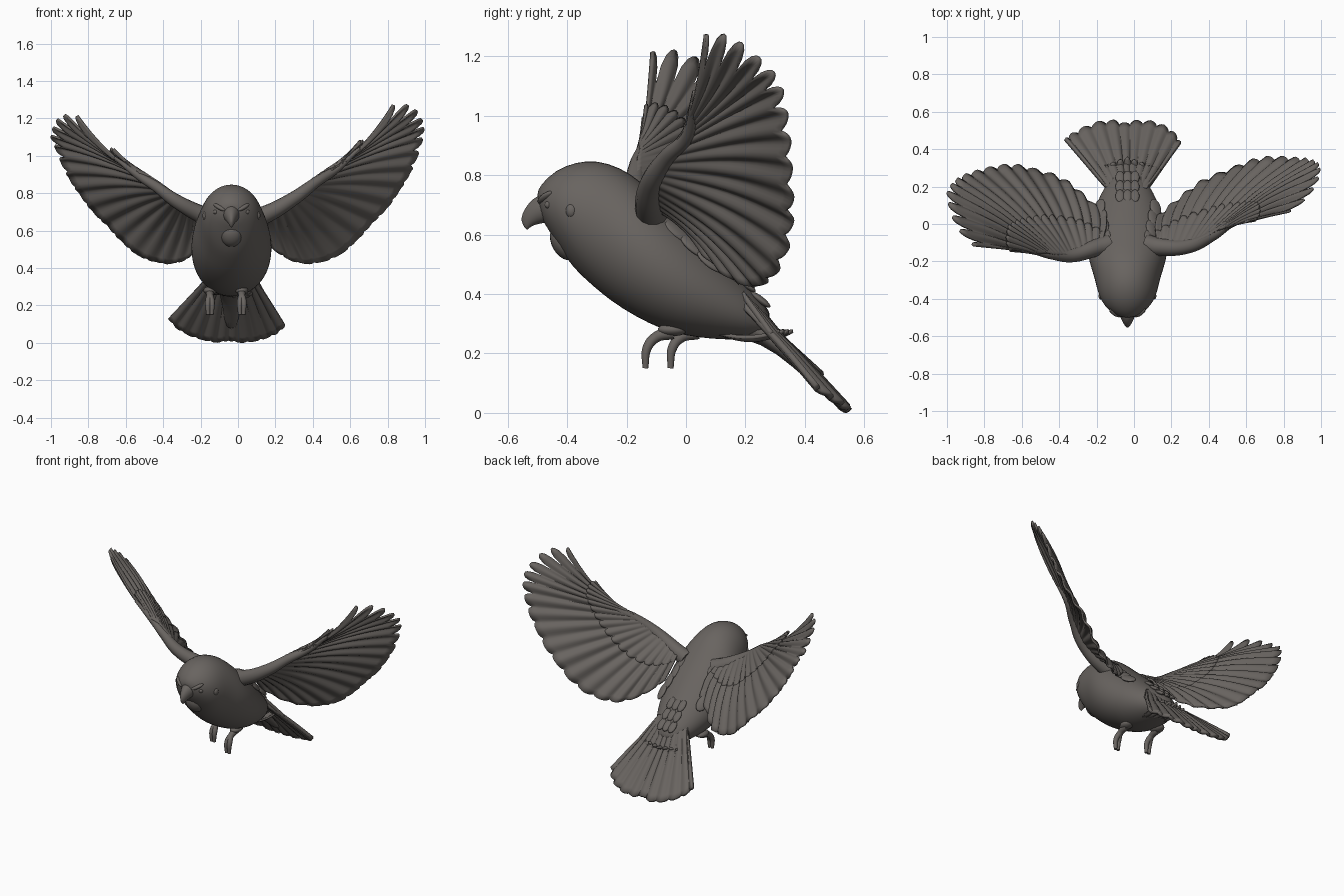
import bpy, bmesh, math
from mathutils import Vector

cube = bpy.data.objects.get("Cube")
if cube:
    bpy.data.objects.remove(cube, do_unlink=True)

plumage = bpy.data.materials.new("warm_dark_grey")
plumage.use_nodes = True
COLOUR = (0.14, 0.127, 0.117, 1)
plumage.diffuse_color = COLOUR
plumage.node_tree.nodes["Principled BSDF"].inputs["Base Color"].default_value = COLOUR
MID = -0.035  # centre line of the body


def link(name, data):
    obj = bpy.data.objects.new(name, data)
    bpy.context.scene.collection.objects.link(obj)
    data.materials.append(plumage)
    return obj


def mesh_object(name, bm):
    bmesh.ops.recalc_face_normals(bm, faces=bm.faces)
    for face in bm.faces:
        face.smooth = True
    mesh = bpy.data.meshes.new(name)
    bm.to_mesh(mesh)
    bm.free()
    return link(name, mesh)


def along(points, s):
    """Point at fraction s of an evenly spaced polyline."""
    pos = min(max(s, 0), 1) * (len(points) - 1)
    i = min(int(pos), len(points) - 2)
    return Vector(points[i]).lerp(Vector(points[i + 1]), pos - i)


def loft(name, sections, sides=24):
    """Closed skin through oval rings: upper y, z, lower y, z, half width."""
    bm = bmesh.new()
    rings = []
    for yu, zu, yl, zl, width in sections:
        top, low = Vector((MID, yu, zu)), Vector((MID, yl, zl))
        ring = []
        for k in range(sides):
            a = math.tau * k / sides
            p = (top + low) / 2 + (top - low) / 2 * math.cos(a)
            ring.append(bm.verts.new(p + Vector((width * math.sin(a), 0, 0))))
        rings.append(ring)
    for a, b in zip(rings, rings[1:]):
        for k in range(sides):
            n = (k + 1) % sides
            bm.faces.new((a[k], a[n], b[n], b[k]))
    bm.faces.new(rings[0])
    bm.faces.new(rings[-1])
    mesh_object(name, bm).modifiers.new("smooth", "SUBSURF").levels = 1


def ball(name, centre, size, tilt=(0, 0, 0)):
    bm = bmesh.new()
    bmesh.ops.create_uvsphere(bm, u_segments=20, v_segments=12, radius=1)
    obj = mesh_object(name, bm)
    obj.location, obj.scale, obj.rotation_euler = centre, size, tilt


def tube(name, points, radii):
    curve = bpy.data.curves.new(name, "CURVE")
    curve.dimensions = "3D"
    curve.bevel_depth = 1
    curve.bevel_resolution = 4
    curve.use_fill_caps = True
    spline = curve.splines.new("BEZIER")
    spline.bezier_points.add(len(points) - 1)
    for knot, p, r in zip(spline.bezier_points, points, radii):
        knot.co, knot.radius = p, r
        knot.handle_left_type = knot.handle_right_type = "AUTO"
    link(name, curve)


def fan(name, roots, tips, notch, ripple=0.008, reach=1, lift=0, camber=0.032, sag=0, thick=0.012):
    """Sheet of joined feathers: one per tip, ridged and notched between tips."""
    count, steps, rows = len(tips) - 1, 8, 14
    chord = Vector(tips[count // 2]) - along(roots, 0.5)
    normal = chord.cross(Vector(tips[-1]) - Vector(tips[0])).normalized()
    if normal.z < 0:
        normal.negate()
    bm = bmesh.new()
    grid = []
    for c in range(count * steps + 1):
        f = c / steps
        gap = abs(f - round(f)) * 2
        edge = min(1, f / 3)
        root, tip = along(roots, f / count), along(tips, f / count)
        length = reach * (1 - notch(f) * gap ** 3)
        column = []
        for r in range(rows + 1):
            t = r / rows * length
            p = root.lerp(tip, t)
            p += normal * (edge * (lift * (1 - t / reach) + camber * math.sin(math.pi * t))
                           + ripple * math.cos(math.tau * f) * min(1, 2 * t))
            p.z -= sag * max(0, 1 - f / 5) * 4 * t * (1 - t)
            column.append(bm.verts.new(p))
        grid.append(column)
    for a, b in zip(grid, grid[1:]):
        for r in range(rows):
            bm.faces.new((a[r], b[r], b[r + 1], a[r + 1]))
    shell = mesh_object(name, bm).modifiers.new("thickness", "SOLIDIFY")
    shell.thickness = thick
    shell.offset = 0


# Body and head in one skin, from face to rump
loft("body", [
    (-.505, .735, -.485, .65, .035), (-.49, .768, -.465, .62, .08),
    (-.44, .818, -.432, .565, .126), (-.37, .846, -.397, .512, .154),
    (-.30, .852, -.365, .472, .167), (-.22, .828, -.31, .422, .184),
    (-.15, .78, -.25, .372, .207), (-.08, .712, -.17, .322, .219),
    (0, .64, -.08, .278, .213), (.08, .56, 0, .258, .193),
    (.15, .49, .09, .247, .162), (.22, .415, .18, .245, .122),
    (.30, .33, .27, .25, .06)])

# Beak, bib and face
loft("beak", [(-.45, .745, -.44, .64, .06), (-.495, .737, -.485, .638, .042),
              (-.53, .708, -.515, .63, .028), (-.553, .67, -.53, .62, .015),
              (-.555, .64, -.535, .612, .006)], 16)
ball("bib", (MID, -.41, .573), (.057, .042, .064), (.5, 0, 0))
for side, word in ((1, "left"), (-1, "right")):
    ball(word + "_eye", (MID + side * .084, -.462, .7), (.013, .014, .013))
    ball(word + "_brow", (MID + side * .063, -.472, .725), (.042, .02, .013), (0, side * -.45, side * .6))
    ball(word + "_cheek", (MID + side * .137, -.385, .68), (.018, .02, .025))

# Wings: feather tips from the foremost primary to the innermost feather
TIPS = [(.83, .06, 1.27), (.91, .12, 1.27), (.96, .18, 1.24), (.99, .24, 1.19),
        (1, .29, 1.14), (.99, .32, 1.08), (.965, .335, 1), (.925, .345, .91),
        (.87, .35, .82), (.8, .355, .72), (.72, .355, .64), (.64, .34, .55),
        (.55, .305, .47), (.45, .265, .43), (.36, .225, .42), (.28, .165, .44),
        (.2, .1, .49), (.13, .04, .56)]
ARM = [(.53, -.005, .945), (.42, -.075, .873), (.3, -.13, .785), (.14, -.135, .695)]


def primary_notch(f):
    return 0.03 + 0.25 * max(0, 1 - f / 7)


for side, word in ((1, "left"), (-1, "right")):
    tips, arm = [Vector(p) for p in TIPS], [Vector(p) for p in ARM]
    if side < 0:  # the right wing sweeps further forward
        for i, p in enumerate(tips):
            swing = max(0, 1 - i / 13)
            p.x = 0.05 * math.sin(math.pi * i / len(tips)) - 0.03 - p.x
            p.y -= 0.18 * swing
            p.z -= 0.06 * swing
        tips[4].x = tips[3].x - 0.01
        for i, p in enumerate(arm):
            swing = 1 - i / 3
            p.x = -p.x - 0.05 * (1 - swing)
            p.y -= 0.15 * swing
            p.z -= 0.04 * swing
    fan(word + "_flight_feathers", arm, tips, primary_notch, sag=0.04)
    fan(word + "_coverts", arm, tips, lambda f: 0.12, reach=0.42, lift=0.02)
    hand = arm[0].lerp(tips[0], 0.4) - Vector((0, 0, 0.035))
    inner = Vector((MID + side * .1, -.11, .66))
    lower = Vector((0, 0.012, -0.012))
    tube(word + "_wing_arm", [inner] + [p + lower for p in reversed(arm)] + [hand],
         (.055, .048, .037, .028, .022, .008))
    # Loose feathers over the shoulder blade
    for k in range(4):
        ball(word + "_shoulder_feather", (MID + side * (.12 + .01 * k), -.08 + .055 * k, .66 - .05 * k),
             (.035, .06, .014), (-.75, side * .5, side * -.3))

# Tail fan with coverts above and below
TAIL = [(-.37, .45, .13), (-.335, .475, .085), (-.27, .51, .045), (-.19, .54, .018),
        (-.11, .547, .003), (-.05, .53, .015), (.01, .545, .003), (.09, .543, .01),
        (.16, .52, .03), (.215, .48, .055), (.25, .43, .09)]
base = [(-.13, .17, .385), (MID, .17, .405), (.065, .17, .385)]
fan("tail_feathers", base, TAIL, lambda f: 0.03, 0.006, thick=0.02, camber=0.005)
fan("upper_tail_coverts", base, TAIL, lambda f: 0.15, 0.006, 0.42, 0.025, 0.005, thick=0.018)
fan("under_tail_coverts", [(-.1, .1, .27), (.03, .1, .27)],
    [(MID + .04 * k, .36 - .015 * abs(k), .27) for k in range(-3, 4)],
    lambda f: 0.2, 0.006, camber=-0.02)
loft("under_tail_wedge", [(.17, .39, .14, .25, .1), (.28, .29, .25, .24, .06),
                          (.38, .185, .36, .155, .045), (.48, .08, .465, .06, .03)], 16)
for k in range(9):
    ball("rump_feather", (MID + .04 * (k % 3 - 1), .15 + .05 * (k // 3), .485 - .052 * (k // 3)),
         (.024, .042, .012), (-.65, 0, 0))

# Feet, curled forward and down, the left one further ahead
for word, x, ahead in (("left", .02, -.085), ("right", -.15, 0)):
    for k in (-1, 1):
        spread = x + .01 * k
        tube(word + "_toe", [(x, .04 + ahead, .27), (x, -.015 + ahead, .255),
                             (spread, -.045 + ahead, .22), (spread, -.052 + ahead, .15)],
             (.022, .018, .016, .01))
    ball(word + "_thigh", (x, .04 + ahead, .28), (.035, .05, .022))
